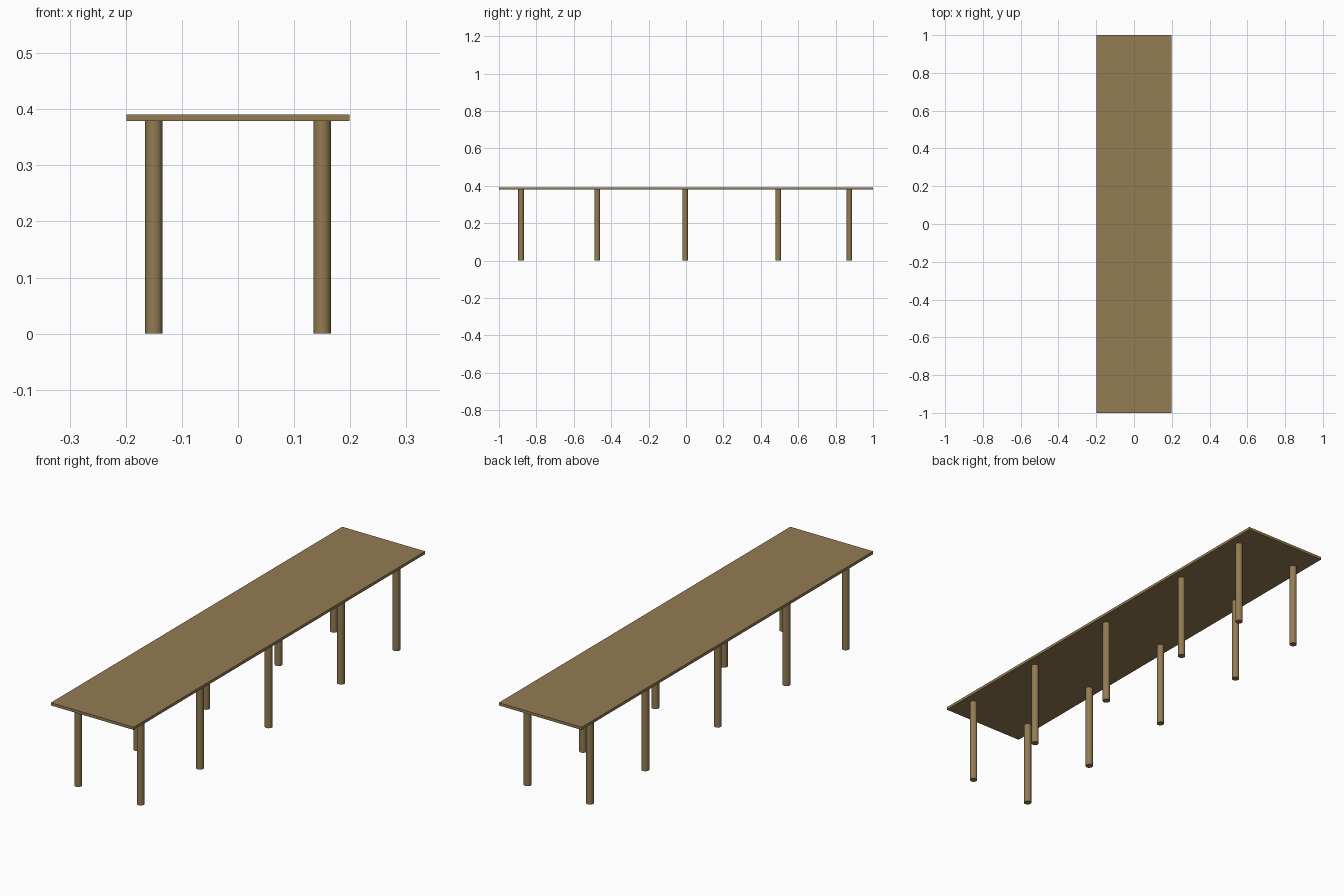
import bpy
import math

if "Cube" in bpy.data.objects:
    bpy.data.objects.remove(bpy.data.objects["Cube"])

LEG_TOP = 0.379
TABLE_TOP = 0.391

wood = bpy.data.materials.new("light brown wood")
wood.diffuse_color = (0.29, 0.20, 0.085, 1.0)
wood.use_nodes = True
wood.node_tree.nodes["Principled BSDF"].inputs["Base Color"].default_value = wood.diffuse_color

# Long thin table top
bpy.ops.mesh.primitive_cube_add(size=1, location=(0, 0, (LEG_TOP + TABLE_TOP) / 2))
top = bpy.context.object
top.name = "table_top"
top.dimensions = (0.398, 2.0, TABLE_TOP - LEG_TOP)
bpy.ops.object.transform_apply(location=False, rotation=False, scale=True)
top.data.materials.append(wood)


def add_leg(name, x, y):
    bpy.ops.mesh.primitive_cylinder_add(vertices=32, radius=0.0155, depth=LEG_TOP,
                                        location=(x, y, LEG_TOP / 2))
    leg = bpy.context.object
    leg.name = name
    leg.data.materials.append(wood)
    bpy.ops.object.shade_smooth_by_angle(angle=math.radians(30))


# Five unevenly spaced pairs of round legs
for i, y in enumerate((-0.882, -0.475, -0.004, 0.493, 0.873), 1):
    for side, x in (("left", -0.15), ("right", 0.15)):
        add_leg(f"{side}_leg_{i}", x, y)
